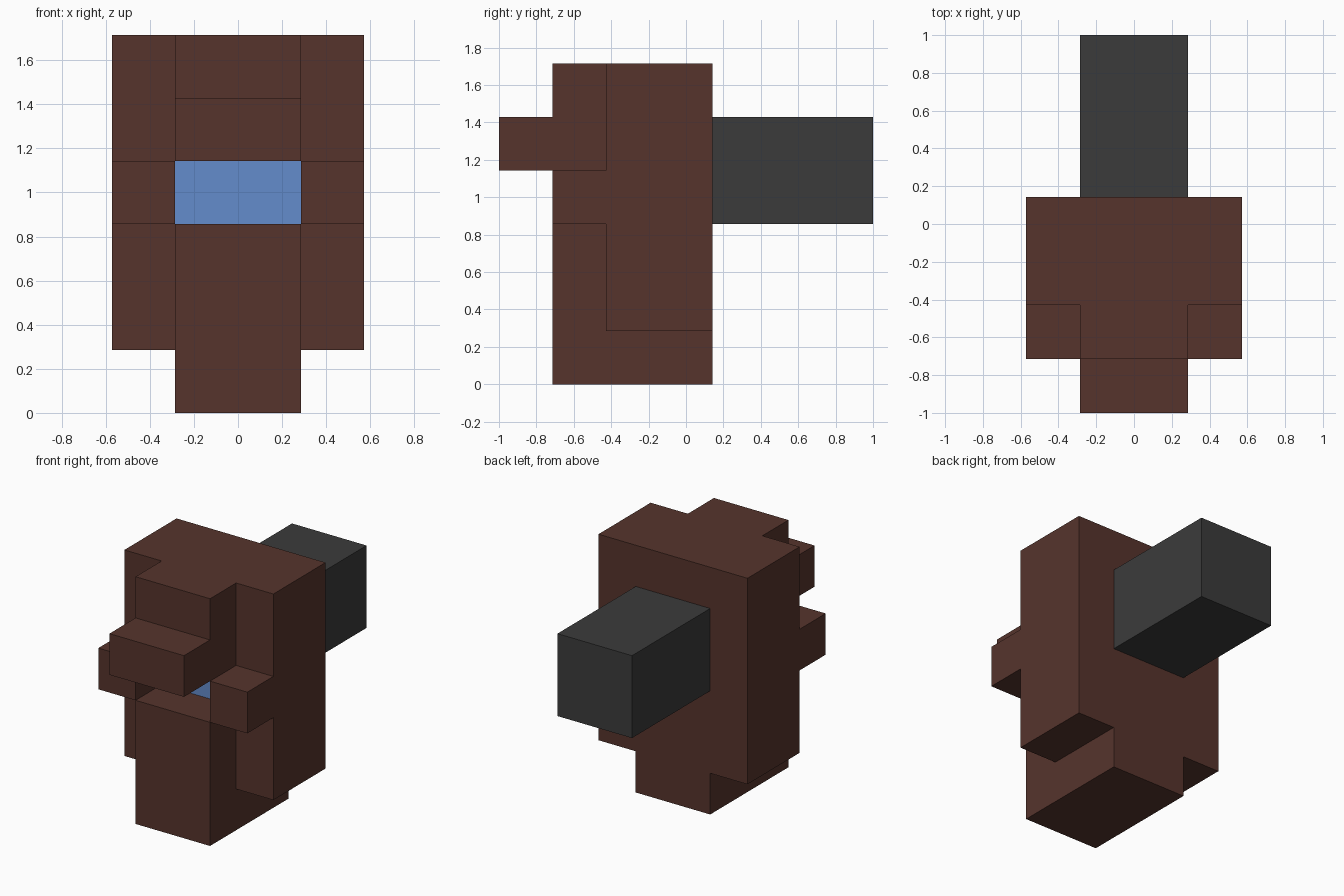
import bpy, bmesh

if "Cube" in bpy.data.objects:
    bpy.data.objects.remove(bpy.data.objects["Cube"])

U = 2 / 7  # block module: the model is 7 modules long


def material(name, rgb):
    lin = [((c / 255 + 0.055) / 1.055) ** 2.4 for c in rgb]
    m = bpy.data.materials.new(name)
    m.diffuse_color = (*lin, 1)
    m.use_nodes = True
    m.node_tree.nodes["Principled BSDF"].inputs["Base Color"].default_value = m.diffuse_color
    return m


brown = material("dark brown", (86, 52, 44))
grey = material("charcoal grey", (59, 59, 59))
blue = material("visor blue", (100, 140, 204))


def extrude_profile(name, profile, x0, x1, mats):
    """Extrude a (y, z) profile, in modules, from x0 to x1."""
    bm = bmesh.new()
    face = bm.faces.new([bm.verts.new((x0 * U, y * U, z * U)) for y, z in profile])
    ext = bmesh.ops.extrude_face_region(bm, geom=[face])
    moved = [g for g in ext["geom"] if isinstance(g, bmesh.types.BMVert)]
    bmesh.ops.translate(bm, verts=moved, vec=((x1 - x0) * U, 0, 0))
    bmesh.ops.recalc_face_normals(bm, faces=bm.faces)
    mesh = bpy.data.meshes.new(name)
    bm.to_mesh(mesh)
    bm.free()
    for m in mats:
        mesh.materials.append(m)
    obj = bpy.data.objects.new(name, mesh)
    bpy.context.collection.objects.link(obj)
    return obj


# Central body: base, chest, visor recess, brow and top
core = extrude_profile("central_body", [
    (0.5, 0), (0.5, 6), (-2.5, 6), (-2.5, 5), (-3.5, 5), (-3.5, 4),
    (-1.5, 4), (-1.5, 3), (-2.5, 3), (-2.5, 0)], -1, 1, [brown, blue])

# Visor: the forward-facing back wall of the recess
for p in core.data.polygons:
    if p.normal.y < -0.9 and abs(p.center.y + 1.5 * U) < 0.01:
        p.material_index = 1

# Side panels, each with a forward lug
side = [(0.5, 1), (0.5, 6), (-1.5, 6), (-1.5, 4),
        (-2.5, 4), (-2.5, 3), (-1.5, 3), (-1.5, 1)]
for label, x0, x1 in (("left", -2, -1), ("right", 1, 2)):
    extrude_profile(label + "_side_panel", side, x0, x1, [brown])

# Block projecting from the back
extrude_profile("rear_block", [(0.5, 3), (3.5, 3), (3.5, 5), (0.5, 5)], -1, 1, [grey])
